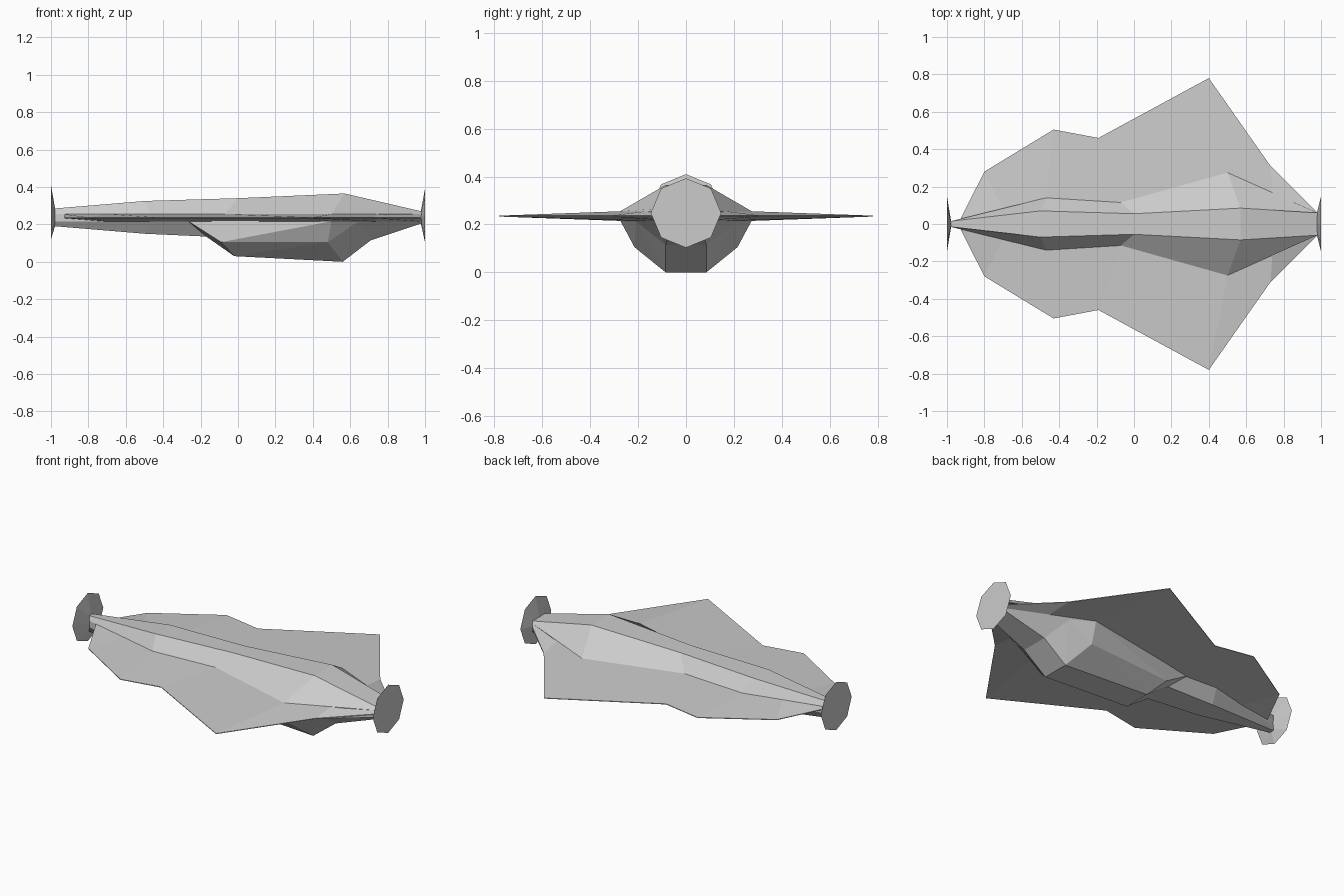
import bpy, bmesh, math
from mathutils import Matrix

if "Cube" in bpy.data.objects:
    bpy.data.objects.remove(bpy.data.objects["Cube"])


def finish(bm, name):
    bmesh.ops.remove_doubles(bm, verts=bm.verts, dist=0.0005)
    bmesh.ops.recalc_face_normals(bm, faces=bm.faces)
    mesh = bpy.data.meshes.new(name)
    bm.to_mesh(mesh)
    bm.free()
    ob = bpy.data.objects.new(name, mesh)
    bpy.context.collection.objects.link(ob)
    return ob


def loft(rings, name):
    bm = bmesh.new()
    rows = [[bm.verts.new(p) for p in r] for r in rings]
    n = len(rows[0])
    for a, b in zip(rows, rows[1:]):
        for i in range(n):
            j = (i + 1) % n
            bm.faces.new((a[i], a[j], b[j], b[i]))
    bm.faces.new(rows[0])
    bm.faces.new(rows[-1][::-1])
    return finish(bm, name)


def mirrored(half):
    return half + [(x, -y, z) for x, y, z in reversed(half)]


# Faceted hull: upper ridge, widest edge and lower ridge at each station
stations = [
    ((-.98, .015, .285), (-.98, .015), (-.98, .015, .19)),
    ((-.5, .07, .325), (-.47, .14), (-.5, .07, .15)),
    ((0, .055, .34), (-.07, .115), (-.17, .085, .135)),
    ((.57, .085, .365), (.5, .275), (.71, .085, .115)),
    ((.98, .06, .27), (.98, .06), (.98, .06, .205)),
]
loft([mirrored([up, (*e, .255), (*e, .215), low]) for up, e, low in stations],
     "hull")

# Belly pod, a convex faceted keel
belly = [(-.27, .13, .22), (-.17, .085, .135), (-.09, .17, .105), (-.02, .085, .03),
         (.48, .215, .105), (.56, .085, 0), (.5, .275, .217), (.65, .21, .22),
         (.71, .085, .115)]
bm = bmesh.new()
for p in mirrored(belly):
    bm.verts.new(p)
bmesh.ops.convex_hull(bm, input=bm.verts)
bmesh.ops.dissolve_limit(bm, angle_limit=0.03, verts=bm.verts, edges=bm.edges)
finish(bm, "belly_pod")

# Thin wings tapering from the hull edge to a sharp outline
root = [(-.93, .02), (-.7, .08), (-.47, .14), (-.07, .115), (.5, .275),
        (.74, .167), (.98, .06)]
edge = [(-.93, .022), (-.8, .28), (-.43, .505), (-.19, .46), (.4, .78),
        (.73, .31), (.98, .062)]
for side, name in ((1, "wing_back"), (-1, "wing_front")):
    loft([[(rx, side * ry, .255), (ex, side * ey, .237), (ex, side * ey, .233),
           (rx, side * ry, .215)] for (rx, ry), (ex, ey) in zip(root, edge)], name)

# Flared octagonal end discs
for s, zc, ry, rz, name in ((-1, .265, .015, .047, "tail_disc"),
                            (1, .248, .06, .034, "nose_disc")):
    angles = [i * math.pi / 4 for i in range(8)]
    loft([[(s, .147 * math.sin(a), zc + .145 * math.cos(a)) for a in angles],
          [(s * .978, ry * math.sin(a), (.238 + rz * math.cos(a))) for a in angles]],
         name)
